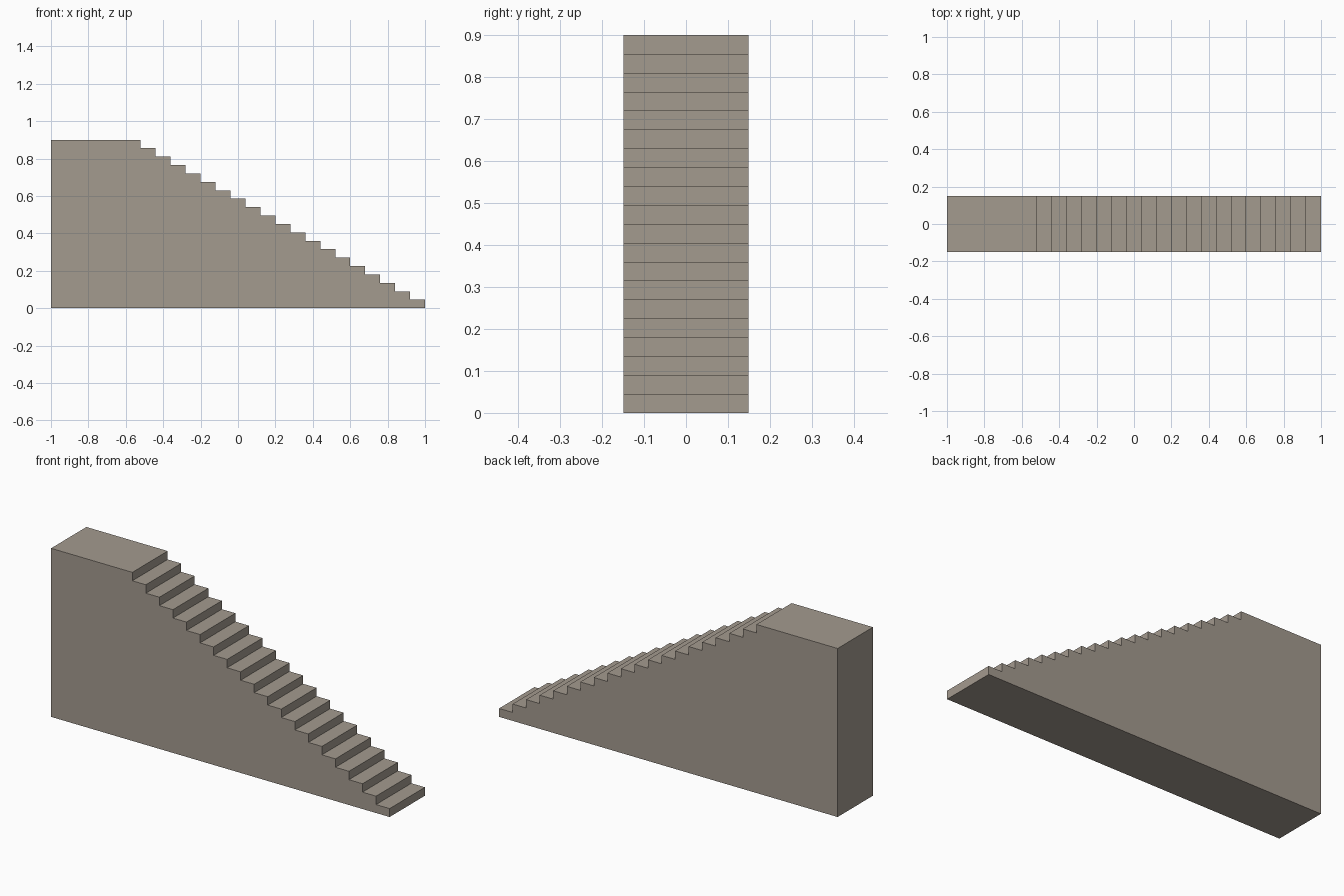
import bpy, bmesh

if "Cube" in bpy.data.objects:
    bpy.data.objects.remove(bpy.data.objects["Cube"])

STEPS = 20           # levels, the last one being the landing
RISE = 0.9 / STEPS
RUN = 0.08
HALF_WIDTH = 0.149

stone = bpy.data.materials.new("warm grey stone")
stone.diffuse_color = (0.37, 0.325, 0.275, 1)
stone.use_nodes = True
stone.node_tree.nodes["Principled BSDF"].inputs["Base Color"].default_value = stone.diffuse_color

# Side profile: base, then steps climbing from right to left up to the landing
profile = [(-1.0, 0.0), (1.0, 0.0)]
for i in range(STEPS):
    x = 1.0 - i * RUN
    z = (i + 1) * RISE
    x_next = x - RUN if i < STEPS - 1 else -1.0
    profile += [(x, z), (x_next, z)]

# Solid staircase: the profile extruded across its width
bm = bmesh.new()
side = bm.faces.new([bm.verts.new((x, -HALF_WIDTH, z)) for x, z in profile])
extruded = bmesh.ops.extrude_face_region(bm, geom=[side], use_keep_orig=True)
new_verts = [g for g in extruded["geom"] if isinstance(g, bmesh.types.BMVert)]
bmesh.ops.translate(bm, verts=new_verts, vec=(0, 2 * HALF_WIDTH, 0))
bmesh.ops.recalc_face_normals(bm, faces=bm.faces)

mesh = bpy.data.meshes.new("staircase")
bm.to_mesh(mesh)
bm.free()
mesh.materials.append(stone)
bpy.context.collection.objects.link(bpy.data.objects.new("staircase", mesh))
